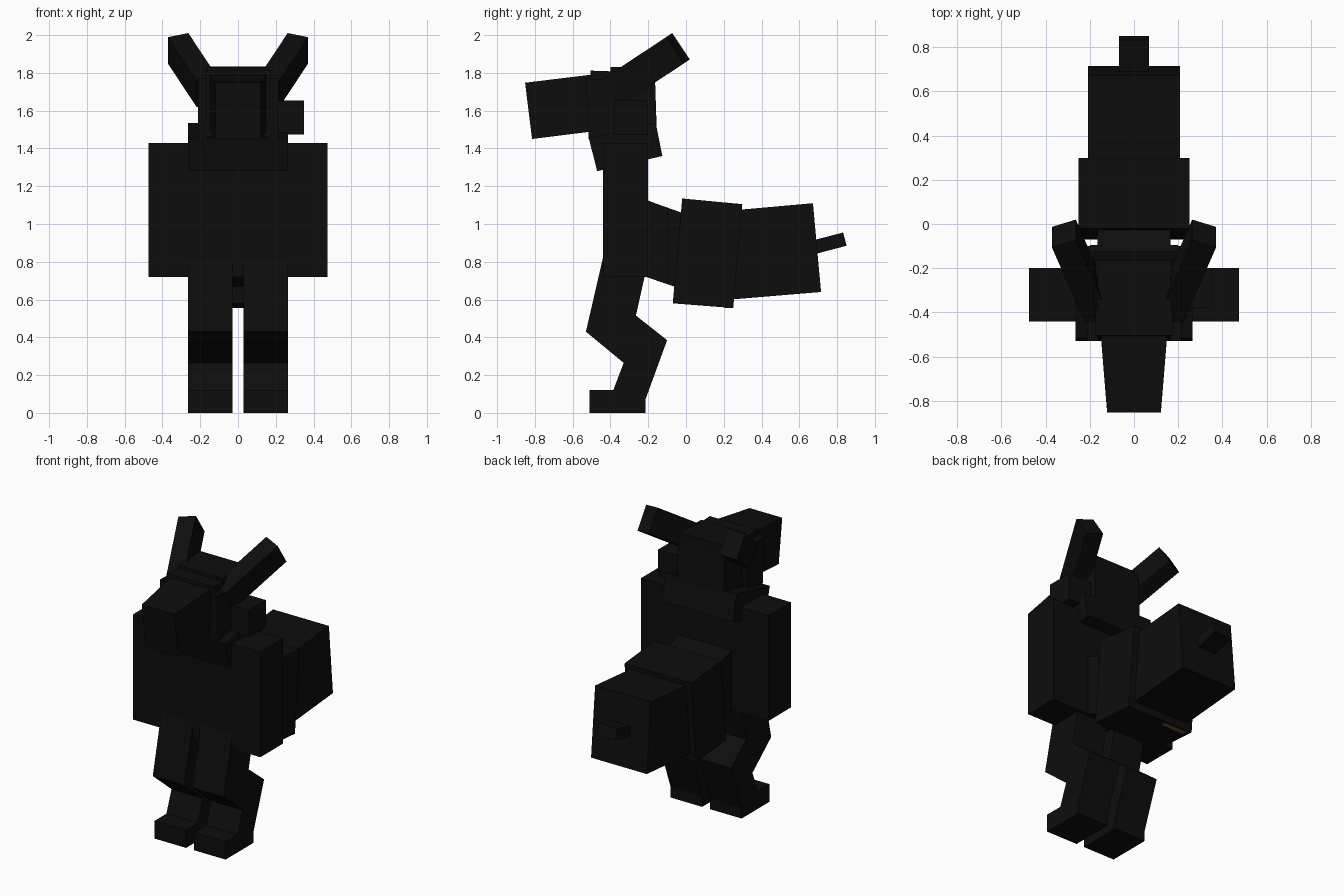
import bpy, bmesh
from mathutils import Vector

if "Cube" in bpy.data.objects:
    bpy.data.objects.remove(bpy.data.objects["Cube"], do_unlink=True)


def material(name, rgb):
    m = bpy.data.materials.new(name)
    m.use_nodes = True
    m.diffuse_color = (*rgb, 1)
    b = m.node_tree.nodes["Principled BSDF"]
    b.inputs["Base Color"].default_value = (*rgb, 1)
    b.inputs["Roughness"].default_value = 0.9
    return m


BLACK = material("soft black", (0.004, 0.004, 0.004))
GOLD = material("dull gold", (0.16, 0.10, 0.02))


def finish(name, bm, mat):
    bmesh.ops.recalc_face_normals(bm, faces=bm.faces)
    me = bpy.data.meshes.new(name)
    bm.to_mesh(me)
    bm.free()
    me.materials.append(mat)
    ob = bpy.data.objects.new(name, me)
    bpy.context.collection.objects.link(ob)
    return ob


def prism(name, x0, x1, profile, mat=BLACK):
    """Extrude a (y, z) side profile from x0 to x1."""
    bm = bmesh.new()
    face = bm.faces.new([bm.verts.new((x0, y, z)) for y, z in profile])
    out = bmesh.ops.extrude_face_region(bm, geom=[face])["geom"]
    bmesh.ops.translate(bm, vec=(x1 - x0, 0, 0),
                        verts=[v for v in out if isinstance(v, bmesh.types.BMVert)])
    return finish(name, bm, mat)


def box(name, x0, x1, y0, y1, z0, z1, mat=BLACK):
    return prism(name, x0, x1, [(y0, z0), (y1, z0), (y1, z1), (y0, z1)], mat)


def beam(name, a, b, width, depth):
    """Rectangular bar from a to b, its depth lying near the side plane."""
    a, b = Vector(a), Vector(b)
    d = (b - a).normalized()
    side = Vector((1, 0, 0))
    side = (side - d * side.dot(d)).normalized() * width / 2
    up = d.cross(side).normalized() * depth / 2
    bm = bmesh.new()
    ends = [[bm.verts.new(p + side * s + up * t)
             for s, t in ((-1, -1), (1, -1), (1, 1), (-1, 1))] for p in (a, b)]
    for ring in ends:
        bm.faces.new(ring)
    for i in range(4):
        j = (i + 1) % 4
        bm.faces.new((ends[0][i], ends[0][j], ends[1][j], ends[1][i]))
    return finish(name, bm, BLACK)


# Upright torso
box("torso", -0.235, 0.235, -0.44, -0.2, 0.72, 1.43)

# Paired arms, bent legs, cheeks and ears
LEG = [(-0.44, 0.82), (-0.53, 0.43), (-0.33, 0.265), (-0.385, 0.12),
       (-0.385, 0.06), (-0.215, 0.07), (-0.10, 0.385), (-0.265, 0.515), (-0.215, 0.74)]
CHEEK = [(-0.515, 1.45), (-0.36, 1.47), (-0.33, 1.76), (-0.53, 1.77)]
for label, s in (("left", 1), ("right", -1)):
    box(label + "_arm", s * 0.235, s * 0.475, -0.44, -0.2, 0.72, 1.43)
    prism(label + "_leg", s * 0.03, s * 0.265, LEG)
    box(label + "_foot", s * 0.03, s * 0.265, -0.51, -0.215, 0, 0.12)
    prism(label + "_cheek", s * 0.165, s * 0.212, CHEEK)
    beam(label + "_ear", (s * 0.165, -0.39, 1.70), (s * 0.317, -0.043, 1.93), 0.115, 0.168)

# Hindquarters, stepping out from the back
prism("hip", -0.2, 0.2, [(-0.3, 0.75), (-0.095, 0.68), (-0.095, 1.085), (-0.3, 1.16)])
prism("waist", -0.165, 0.165, [(-0.25, 0.735), (0.02, 0.64), (0.02, 1.045), (-0.25, 1.14)])
prism("barrel", -0.25, 0.25, [(-0.07, 0.58), (0.25, 0.555), (0.298, 1.105), (-0.02, 1.135)])
prism("rump", -0.208, 0.208, [(0.2, 0.597), (0.715, 0.64), (0.672, 1.11), (0.2, 1.068)])
prism("tail", -0.068, 0.068, [(0.66, 0.835), (0.85, 0.885), (0.832, 0.955), (0.64, 0.905)])

# Collar and head
prism("collar", -0.265, 0.265, [(-0.47, 1.28), (-0.125, 1.36), (-0.16, 1.535), (-0.515, 1.455)])
prism("head", -0.175, 0.175, [(-0.515, 1.46), (-0.155, 1.5), (-0.165, 1.80), (-0.505, 1.812)])
prism("crest", -0.165, 0.165, [(-0.4, 1.75), (-0.165, 1.75), (-0.165, 1.835), (-0.4, 1.83)])

# Muzzle, narrowing toward the nose
muzzle = prism("muzzle", -0.152, 0.152,
               [(-0.815, 1.45), (-0.48, 1.492), (-0.48, 1.793), (-0.852, 1.748)])
for v in muzzle.data.vertices:
    if v.co.y < -0.7:
        v.co.x *= 0.8

# Shoulder block on one side only
box("shoulder_block", 0.17, 0.35, -0.38, -0.2, 1.475, 1.655)

# Thin trim under the barrel
prism("belly_trim", -0.22, -0.05,
      [(0.2, 0.557), (0.235, 0.5545), (0.235, 0.560), (0.2, 0.5625)], GOLD)
